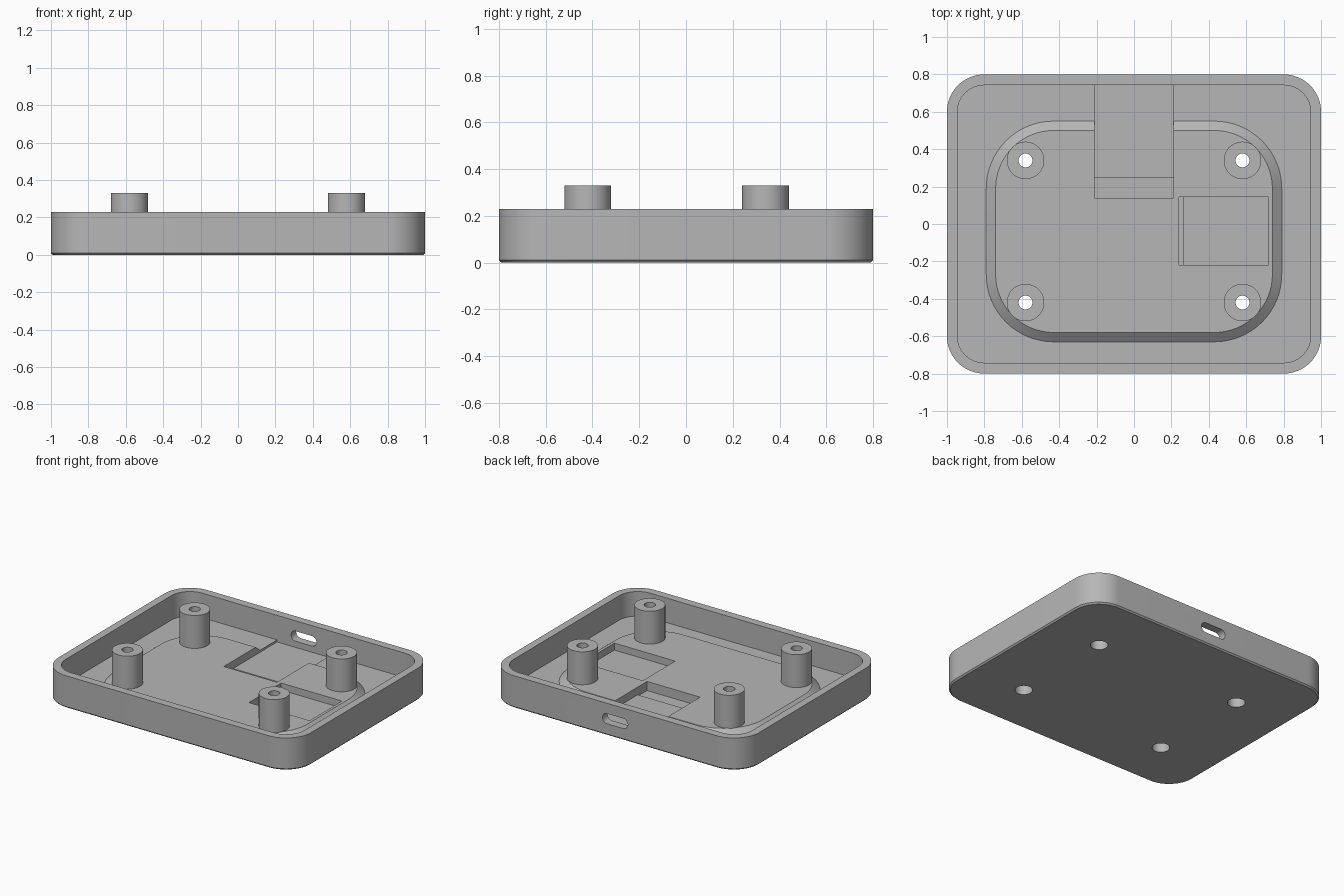
import bpy, bmesh, math

if "Cube" in bpy.data.objects:
    bpy.data.objects.remove(bpy.data.objects["Cube"], do_unlink=True)

FLOOR, DECK, RIM, POST_TOP = 0.055, 0.095, 0.23, 0.33

grey = bpy.data.materials.new("plain grey")
grey.use_nodes = True
grey.diffuse_color = (0.47, 0.47, 0.47, 1)
grey.node_tree.nodes["Principled BSDF"].inputs["Base Color"].default_value = grey.diffuse_color


def outline(cx, cy, hx, hy, r, steps=16):
    """Rounded rectangle; a circle when hx = hy = r, a plain box when r = 0."""
    if r == 0:
        return [(cx + sx * hx, cy + sy * hy) for sx, sy in ((1, 1), (-1, 1), (-1, -1), (1, -1))]
    pts = []
    for q, (sx, sy) in enumerate(((1, 1), (-1, 1), (-1, -1), (1, -1))):
        for i in range(steps + 1):
            a = (q + i / steps) * math.pi / 2
            p = (cx + sx * (hx - r) + r * math.cos(a), cy + sy * (hy - r) + r * math.sin(a))
            if not pts or math.dist(p, pts[-1]) > 1e-5:
                pts.append(p)
    if math.dist(pts[0], pts[-1]) < 1e-5:
        pts.pop()
    return pts


def loft(name, layers):
    """Solid through stacked outlines, given as (z, points)."""
    bm = bmesh.new()
    rings = [[bm.verts.new((x, y, z)) for x, y in pts] for z, pts in layers]
    n = len(rings[0])
    for a, b in zip(rings, rings[1:]):
        for i in range(n):
            j = (i + 1) % n
            bm.faces.new((a[i], a[j], b[j], b[i]))
    bm.faces.new(rings[0][::-1])
    bm.faces.new(rings[-1])
    bmesh.ops.recalc_face_normals(bm, faces=bm.faces)
    mesh = bpy.data.meshes.new(name)
    bm.to_mesh(mesh)
    bm.free()
    mesh.materials.append(grey)
    ob = bpy.data.objects.new(name, mesh)
    bpy.context.collection.objects.link(ob)
    return ob


def prism(name, z0, z1, *shape):
    pts = outline(*shape)
    return loft(name, [(z0, pts), (z1, pts)])


def box(name, x0, x1, y0, y1, z0, z1):
    return prism(name, z0, z1, (x0 + x1) / 2, (y0 + y1) / 2, (x1 - x0) / 2, (y1 - y0) / 2, 0)


def cut(target, cutters):
    for c in cutters:
        c.hide_render = True
        m = target.modifiers.new(c.name, 'BOOLEAN')
        m.operation, m.solver, m.object = 'DIFFERENCE', 'EXACT', c
    graph = bpy.context.evaluated_depsgraph_get()
    mesh = bpy.data.meshes.new_from_object(target.evaluated_get(graph))
    target.modifiers.clear()
    target.data = mesh


# Outer shell with a fine chamfer under it, and the raised deck on its floor
tray = loft("tray", [(0, outline(0, 0, 0.99, 0.79, 0.19)),
                     (0.01, outline(0, 0, 1, 0.8, 0.2)),
                     (RIM, outline(0, 0, 1, 0.8, 0.2))])
deck = loft("raised_floor", [(FLOOR, outline(0, -0.04, 0.79, 0.59, 0.36)),
                             (DECK, outline(0, -0.04, 0.74, 0.54, 0.31))])

# Four screw posts with a wide bore below and a narrow one above
posts, bores = [], []
for side, sx in (("right", -0.58), ("left", 0.58)):
    for end, y in (("front", -0.42), ("back", 0.34)):
        posts.append(prism(f"{end}_{side}_post", FLOOR - 0.001, POST_TOP, sx, y, 0.1, 0.1, 0.1))
        bores.append(prism("screw_bore", -0.1, 0.5, sx, y, 0.037, 0.037, 0.037))
        bores.append(prism("head_bore", -0.1, 0.13, sx, y, 0.057, 0.057, 0.057))

# Cavity, component pockets and the port slot in the back wall
cavity = prism("cavity", FLOOR, 0.5, 0, 0, 0.945, 0.742, 0.145)
pockets = [box("port_pocket", -0.21, 0.21, 0.14, 0.742, 0.04, 0.2),
           box("port_pocket_step", -0.21, 0.21, 0.14, 0.245, 0.03, 0.2),
           box("side_pocket", 0.24, 0.72, -0.22, 0.145, 0.045, 0.2),
           box("side_pocket_step", 0.24, 0.263, -0.22, 0.145, 0.035, 0.2)]
slot = prism("port_slot", -0.1, 0.1, 0, 0, 0.1, 0.036, 0.036)
slot.rotation_euler.x = math.pi / 2
slot.location = (0, 0.78, 0.12)
bpy.context.view_layer.update()

cut(tray, [cavity, slot] + pockets + bores)
cut(deck, pockets + bores)
for i, post in enumerate(posts):
    cut(post, bores[2 * i:2 * i + 2])

for helper in [cavity, slot] + pockets + bores:
    bpy.data.objects.remove(helper, do_unlink=True)

# Smooth the rounded walls, keep edges crisp
bpy.ops.object.select_all(action='DESELECT')
for ob in [tray, deck] + posts:
    ob.select_set(True)
bpy.context.view_layer.objects.active = tray
bpy.ops.object.shade_smooth_by_angle(angle=math.radians(30))
